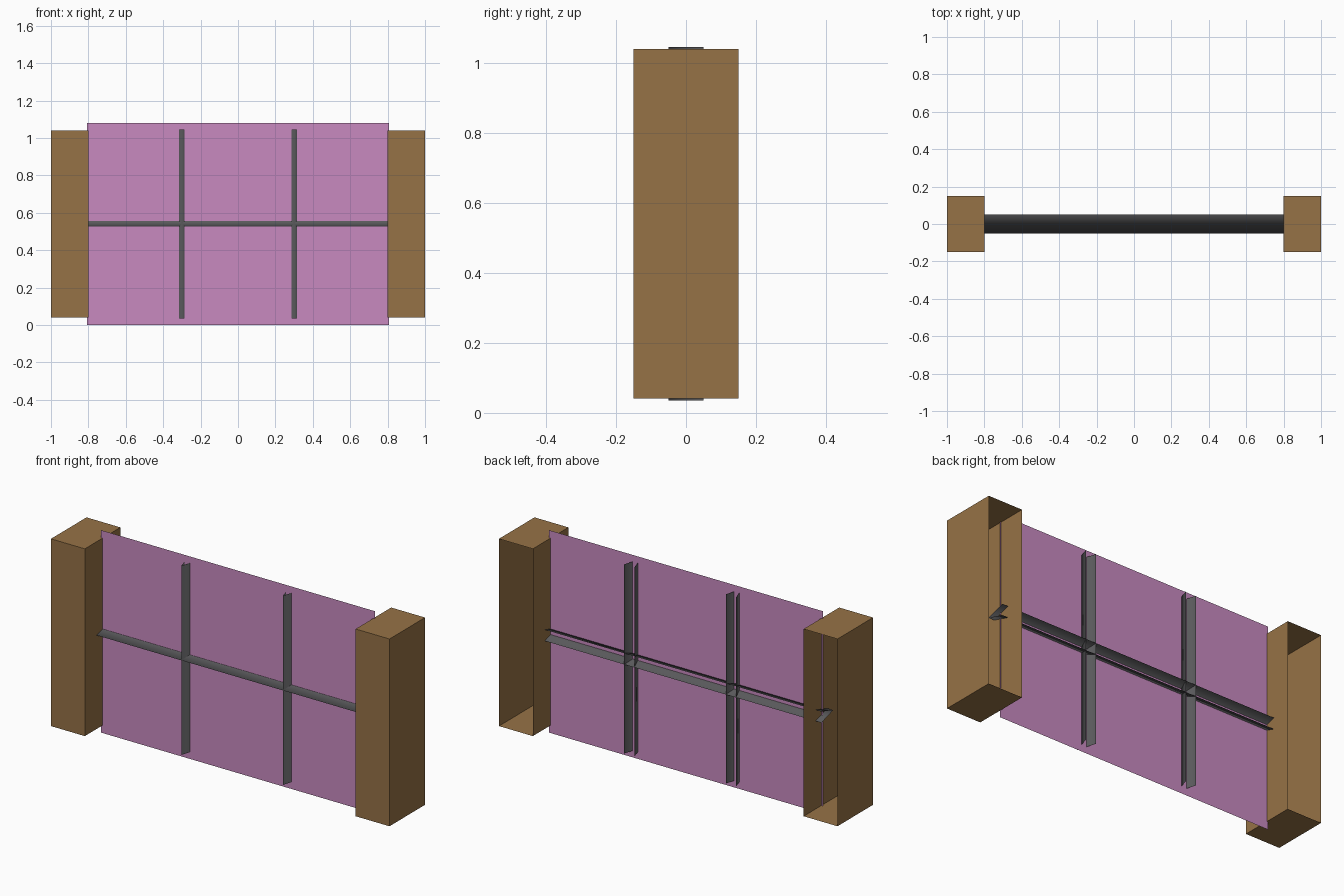
import bpy

if "Cube" in bpy.data.objects:
    bpy.data.objects.remove(bpy.data.objects["Cube"])

MID = 0.541  # height of the window centre


def material(name, rgb):
    m = bpy.data.materials.new(name)
    m.diffuse_color = (*rgb, 1.0)
    m.use_nodes = True
    m.node_tree.nodes["Principled BSDF"].inputs["Base Color"].default_value = m.diffuse_color
    return m


brown = material("brown", (0.305, 0.168, 0.061))
grey = material("dark_grey", (0.1, 0.1, 0.105))
pink = material("lilac_glass", (0.578, 0.254, 0.527))


def add_object(name, verts, faces, mat, smooth=False):
    mesh = bpy.data.meshes.new(name)
    mesh.from_pydata(verts, [], faces)
    mesh.materials.append(mat)
    for p in mesh.polygons:
        p.use_smooth = smooth
    ob = bpy.data.objects.new(name, mesh)
    bpy.context.collection.objects.link(ob)
    return ob


def wall_block(name, x0, x1, y=0.15, z0=0.041, z1=1.041):
    """Box whose back side is left open."""
    verts = [(a, b, c) for c in (z0, z1)
             for a, b in ((x0, -y), (x1, -y), (x1, y), (x0, y))]
    faces = [(3, 2, 1, 0), (4, 5, 6, 7), (0, 1, 5, 4), (1, 2, 6, 5), (3, 0, 4, 7)]
    add_object(name, verts, faces, brown)


def glazing_bar(name, place, start, end, half=0.03, depth=0.05):
    """V-shaped sheet, point to the front and open at the back and ends."""
    profile = [(-half, depth), (0, -depth), (half, depth)]
    verts = [place(s, y, t) for t in (start, end) for s, y in profile]
    return add_object(name, verts, [(0, 1, 4, 3), (1, 2, 5, 4)], grey, smooth=True)


# Wall blocks on both sides
wall_block("left_wall", -1.0, -0.8)
wall_block("right_wall", 0.8, 1.0)

# Single sheet of glass
add_object("glass_pane",
           [(-0.808, 0, 0), (0.808, 0, 0), (0.808, 0, 1.081), (-0.808, 0, 1.081)],
           [(0, 1, 2, 3)], pink)

# Upright bars
for side, cx in (("left", -0.3), ("right", 0.3)):
    glazing_bar(side + "_upright_bar", lambda s, y, t: (cx + s, y, t), 0.036, 1.046)

# Cross bar (mirrored axes, so its faces are flipped to point outward)
bar = glazing_bar("cross_bar", lambda s, y, t: (t, y, MID + s), -0.835, 0.835)
bar.data.flip_normals()
